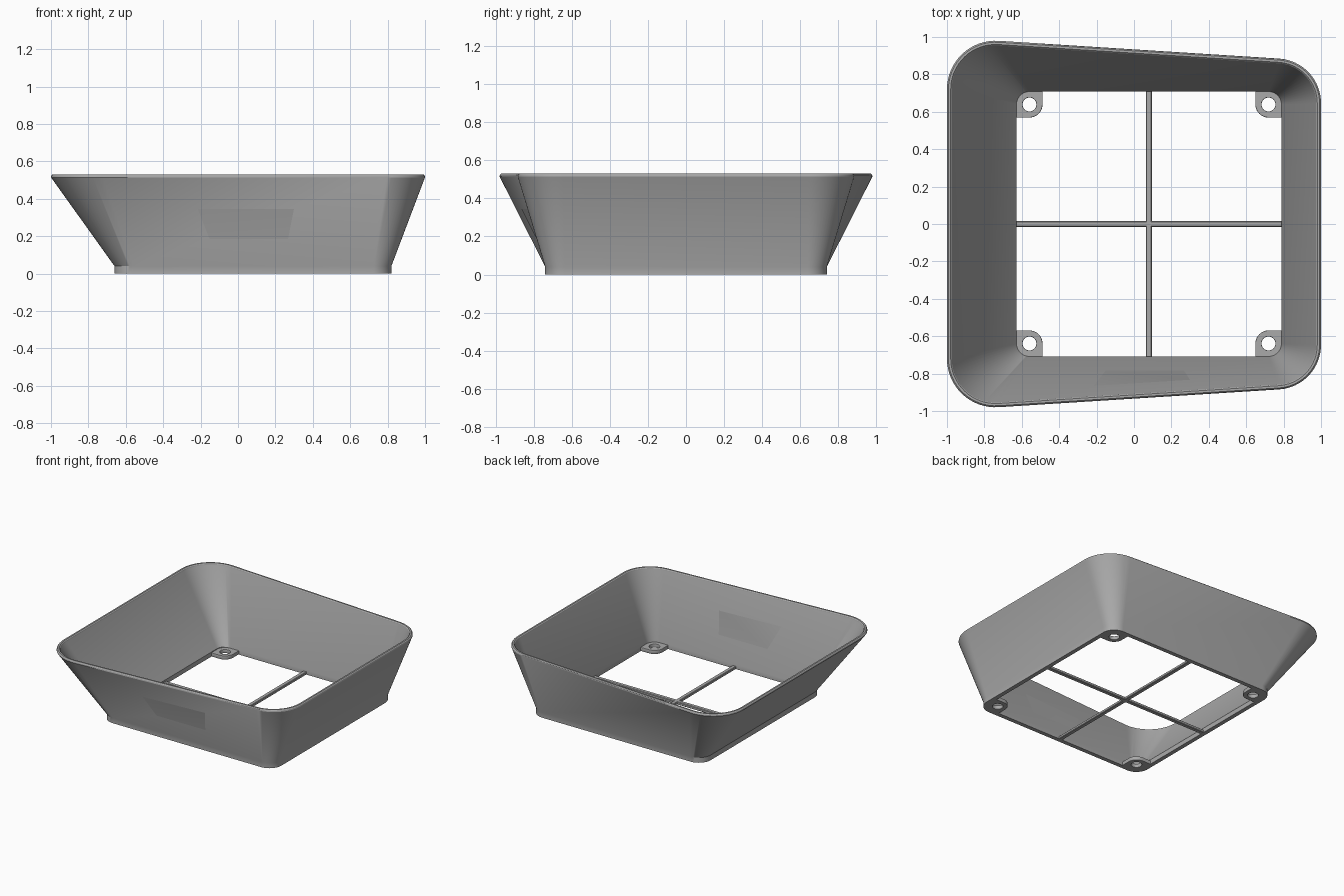
import bpy, bmesh
from math import sin, cos, pi, radians

cube = bpy.data.objects.get("Cube")
if cube:
    bpy.data.objects.remove(cube, do_unlink=True)

grey = bpy.data.materials.new("plain grey")
grey.use_nodes = True
grey.diffuse_color = (0.4, 0.4, 0.4, 1)
grey.node_tree.nodes["Principled BSDF"].inputs["Base Color"].default_value = (0.4, 0.4, 0.4, 1)

BASE_X = 0.08      # centre of the square base
HOLE = 0.639       # distance of corner centres from the base centre
STEPS = 16


def add_object(name, data):
    obj = bpy.data.objects.new(name, data)
    bpy.context.collection.objects.link(obj)
    data.materials.append(grey)
    return obj


def select_only(obj):
    bpy.ops.object.select_all(action='DESELECT')
    obj.select_set(True)
    bpy.context.view_layer.objects.active = obj


def arc(cx, cy, r, start, end, n=STEPS):
    return [(cx + r * cos(start + (end - start) * i / n),
             cy + r * sin(start + (end - start) * i / n)) for i in range(n + 1)]


def outline(right, left, tilt):
    """Four tangent corner arcs; right and left are (x, y, radius)."""
    a = pi / 2 - tilt
    (rx, ry, rr), (lx, ly, lr) = right, left
    return (arc(rx, ry, rr, 0, a) + arc(lx, ly, lr, a, pi)
            + arc(lx, -ly, lr, pi, 2 * pi - a) + arc(rx, -ry, rr, 2 * pi - a, 2 * pi))


def base_ring(r):
    return outline((BASE_X + HOLE, HOLE, r), (BASE_X - HOLE, HOLE, r), 0)


def rim_ring(inset):
    return outline((0.76, 0.645, 0.24 - inset), (-0.74, 0.72, 0.26 - inset), radians(3.6))


# Flared shell: outside up, over the rounded rim, inside down, closed underneath
sections = [(base_ring(0.101), 0), (base_ring(0.101), 0.04),
            (rim_ring(0), 0.515), (rim_ring(0.002), 0.524), (rim_ring(0.008), 0.53),
            (rim_ring(0.02), 0.53), (rim_ring(0.026), 0.524), (rim_ring(0.028), 0.515),
            (base_ring(0.069), 0.035), (base_ring(0.069), 0)]
bm = bmesh.new()
rings = [[bm.verts.new((x, y, z)) for x, y in pts] for pts, z in sections]
for k, lower in enumerate(rings):
    upper = rings[(k + 1) % len(rings)]
    for i in range(len(lower)):
        j = (i + 1) % len(lower)
        bm.faces.new((lower[i], lower[j], upper[j], upper[i]))
bmesh.ops.recalc_face_normals(bm, faces=bm.faces)
mesh = bpy.data.meshes.new("flared_shell")
bm.to_mesh(mesh)
bm.free()
shell = add_object("flared_shell", mesh)
select_only(shell)
bpy.ops.object.shade_smooth_by_angle(angle=radians(30))


# Screw tabs: rounded plates with a hole, one in each base corner
def screw_tab(name, sx, sy):
    curve = bpy.data.curves.new(name, 'CURVE')
    curve.dimensions = '2D'
    curve.fill_mode = 'BOTH'
    curve.extrude = 0.011
    curve.bevel_depth = 0.004
    curve.bevel_resolution = 1
    curve.offset = -0.004
    plate = (arc(0, 0, 0.07, pi, 1.5 * pi, 10) + [(0.078, -0.07)]
             + arc(0, 0, 0.078, 0, pi / 2, 10) + [(-0.07, 0.078)])
    hole = arc(0, 0, 0.037, 0, 2 * pi, 28)[:-1]
    for pts in (plate, hole):
        spline = curve.splines.new('POLY')
        spline.points.add(len(pts) - 1)
        for p, (x, y) in zip(spline.points, pts):
            p.co = (x * sx, y * sy, 0, 1)
        spline.use_cyclic_u = True
    obj = add_object(name, curve)
    obj.location = (BASE_X + sx * HOLE, sy * HOLE, 0.015)
    select_only(obj)
    bpy.ops.object.convert(target='MESH')
    bpy.ops.object.shade_smooth_by_angle(angle=radians(30))


for side, sx in (("left", 1), ("right", -1)):
    for end, sy in (("front", -1), ("back", 1)):
        screw_tab(f"screw_tab_{end}_{side}", sx, sy)


# Crossed bars over the base opening
def bar(name, sx, sy):
    bpy.ops.mesh.primitive_cube_add(size=1, location=(BASE_X, 0, 0.011))
    obj = bpy.context.object
    obj.name = name
    obj.scale = (sx, sy, 0.022)
    bpy.ops.object.transform_apply(location=False, rotation=False, scale=True)
    obj.data.materials.append(grey)
    bevel = obj.modifiers.new("edge bevel", 'BEVEL')
    bevel.width = 0.004
    bevel.segments = 1


bar("cross_bar_sideways", 1.44, 0.032)
bar("cross_bar_lengthwise", 0.032, 1.44)
